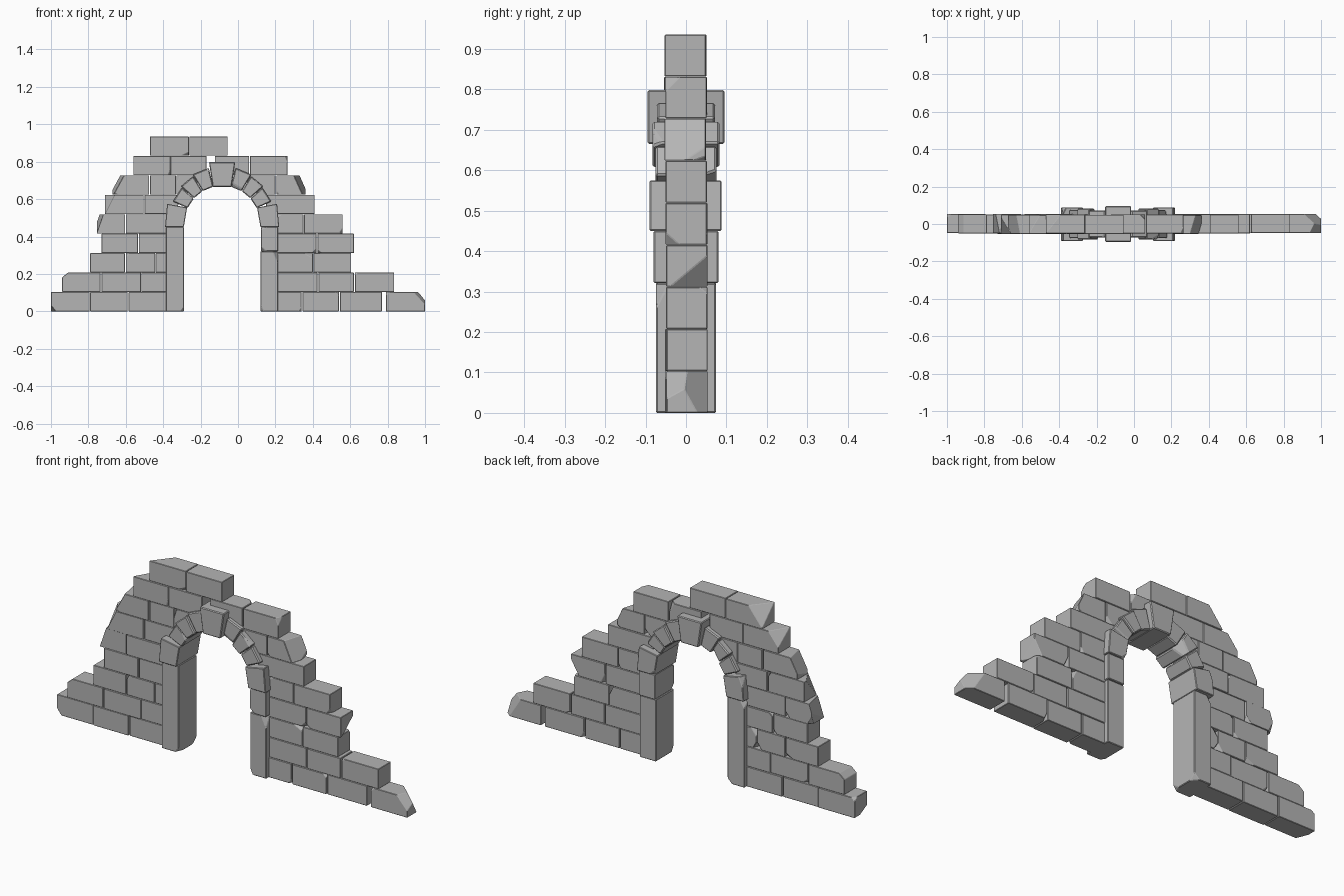
import bpy, bmesh, math, random
from mathutils import Vector

random.seed(7)
cube = bpy.data.objects.get("Cube")
if cube:
    bpy.data.objects.remove(cube, do_unlink=True)

stone = bpy.data.materials.new("grey stone")
stone.use_nodes = True
GREY = (0.46, 0.46, 0.46, 1)
stone.diffuse_color = GREY
stone.node_tree.nodes["Principled BSDF"].inputs["Base Color"].default_value = GREY

CX, CZ = -0.085, 0.47      # centre of the arch
ROW = 0.104                # course height


def slice_off(bm, point, normal):
    """Cut a convex block and close the cut."""
    bmesh.ops.bisect_plane(bm, geom=bm.verts[:] + bm.edges[:] + bm.faces[:],
                           plane_co=point, plane_no=normal, clear_outer=True)
    rim = [e for e in bm.edges if e.is_boundary]
    if rim:
        bmesh.ops.holes_fill(bm, edges=rim, sides=0)


def block(name, outline, front, back, chips=0, cuts=(), bevel=0.003):
    """Prism from an x-z outline, with chosen cuts (x, z, nx, ny, nz) and random chips."""
    bm = bmesh.new()
    face = bm.faces.new([bm.verts.new((x, front, z)) for x, z in outline])
    grown = bmesh.ops.extrude_face_region(bm, geom=[face])["geom"]
    bmesh.ops.translate(bm, verts=[v for v in grown if isinstance(v, bmesh.types.BMVert)],
                        vec=(0, back - front, 0))
    bmesh.ops.recalc_face_normals(bm, faces=bm.faces[:])
    corners = [v.co.copy() for v in bm.verts]
    middle = sum(corners, Vector()) / len(corners)
    for x, z, nx, ny, nz in cuts:
        slice_off(bm, (x, middle.y, z), Vector((nx, ny, nz)).normalized())
    for corner in random.sample(corners, chips):
        out = [math.copysign(random.uniform(0.3, 1), c) for c in corner - middle]
        normal = Vector(out).normalized()
        slice_off(bm, corner - normal * random.uniform(0.008, 0.02), normal)
    if bevel:
        bmesh.ops.bevel(bm, geom=bm.edges[:], offset=bevel, segments=1,
                        affect='EDGES', clamp_overlap=True)
    bmesh.ops.recalc_face_normals(bm, faces=bm.faces[:])
    mesh = bpy.data.meshes.new(name)
    bm.to_mesh(mesh)
    bm.free()
    mesh.materials.append(stone)
    obj = bpy.data.objects.new(name, mesh)
    bpy.context.collection.objects.link(obj)
    return obj


def arch_edge(z, radius):
    """Half width of the opening at a height."""
    return math.sqrt(max(radius ** 2 - max(z - CZ, 0) ** 2, 0))


# Joints of each course from the broken end to the arch; None ends under the arch
right_rows = [
    [-1, -0.79, -0.585, None], [-0.94, -0.73, -0.517, None],
    [-0.79, -0.6, -0.44, None], [-0.73, -0.53, None],
    [-0.755, -0.6, None], [-0.71, -0.5, None],
    [-0.67, -0.47, -0.33, None], [-0.56, -0.36, -0.165], [-0.47, -0.26, -0.05]]
left_rows = [
    [1, 0.79, 0.54, 0.34, None], [0.835, 0.62, 0.425, None],
    [0.605, 0.4, None], [0.62, 0.42, None], [0.56, 0.35, None],
    [0.41, None], [0.36, 0.2, None], [0.265, 0.06, -0.125], []]

# Cuts that shape the broken ends: (side, course) -> planes
broken = {
    ("right", 1): [(-0.93, 0.19, -1, 0, 1.2)],
    ("right", 4): [(-0.75, 0.46, -1, -0.2, 0.35)],
    ("right", 5): [(-0.70, 0.60, -1, -0.6, 0.5)],
    ("right", 6): [(-0.645, 0.68, -1, -0.2, 0.55)],
    ("right", 7): [(-0.55, 0.81, -1, 0.6, 0.8)],
    ("right", 8): [(-0.46, 0.90, -1, 0.8, 0.8)],
    ("left", 0): [(0.985, 0.08, 1, -0.5, 0.9), (0.985, 0.07, 0.8, 0.9, 0.5)],
    ("left", 3): [(0.61, 0.33, 1, 0.5, -0.6)],
    ("left", 6): [(0.335, 0.68, 1, -0.3, 0.45)],
}

for side, rows in (("right", right_rows), ("left", left_rows)):
    sign = 1 if side == "left" else -1
    for r, joints in enumerate(rows):
        low, high = r * ROW, (r + 1) * ROW - 0.001
        for i, (outer, inner) in enumerate(zip(joints, joints[1:])):
            if inner is None:
                low_in = CX + sign * arch_edge(low, 0.245)
                high_in = CX + sign * arch_edge(high, 0.275)
            else:
                low_in = high_in = inner + sign * random.choice((0.001, 0.003, 0.005))
            # the gap beside the loose end brick
            if side == "left" and r == 0 and i == 1:
                outer -= 0.02
            outline = [(outer, low), (low_in, low), (high_in, high), (outer, high)]
            shift = random.uniform(-0.003, 0.003)
            block(f"{side}_brick_{r + 1}_{i + 1}", outline, -0.051 + shift, 0.051 + shift,
                  chips=random.choice((0, 1, 1, 2)),
                  cuts=broken.get((side, r), ()) if i == 0 else (), bevel=0.002)


def box(x0, x1, z0, z1):
    return [(x0, z0), (x1, z0), (x1, z1), (x0, z1)]


# Door posts
block("right_post", box(-0.385, -0.288, 0, 0.45), -0.074, 0.074, chips=3)
block("left_post_lower", box(0.12, 0.213, 0, 0.32), -0.074, 0.074, chips=2)
block("left_post_upper", box(0.122, 0.215, 0.321, 0.45), -0.08, 0.08, chips=2)


def wedge(a0, a1, inner, outer):
    """Arch stone outline between two angles in degrees."""
    pts = [(inner, a0), (outer, a0), (outer, a1), (inner, a1)]
    return [(CX + r * math.cos(math.radians(a)), CZ + r * math.sin(math.radians(a)))
            for r, a in pts]


# Arch stones, mirrored about the keystone
for side, sign in (("left", 1), ("right", -1)):
    spring = [(CX + sign * x, z) for x, z in
              ((0.205, 0.45), (0.305, 0.45), (0.294, 0.575), (0.187, 0.555))]
    block(f"{side}_springer", spring, -0.09, 0.088, chips=1)
    for n, (a0, a1, depth, outer) in enumerate(
            ((24, 41.5, 0.076, 0.288), (42, 58.5, 0.083, 0.296), (59, 76.5, 0.072, 0.305))):
        ring = wedge(a0, a1, 0.202, outer)
        if sign < 0:
            ring = [(2 * CX - x, z) for x, z in ring]
        block(f"{side}_arch_stone_{n + 1}", ring, -depth, depth, chips=1, bevel=0.005)

key = [(CX + x, z) for x, z in ((-0.05, 0.665), (0.05, 0.665), (0.07, 0.798), (-0.07, 0.798))]
block("keystone", key, -0.095, 0.095, bevel=0.004)
